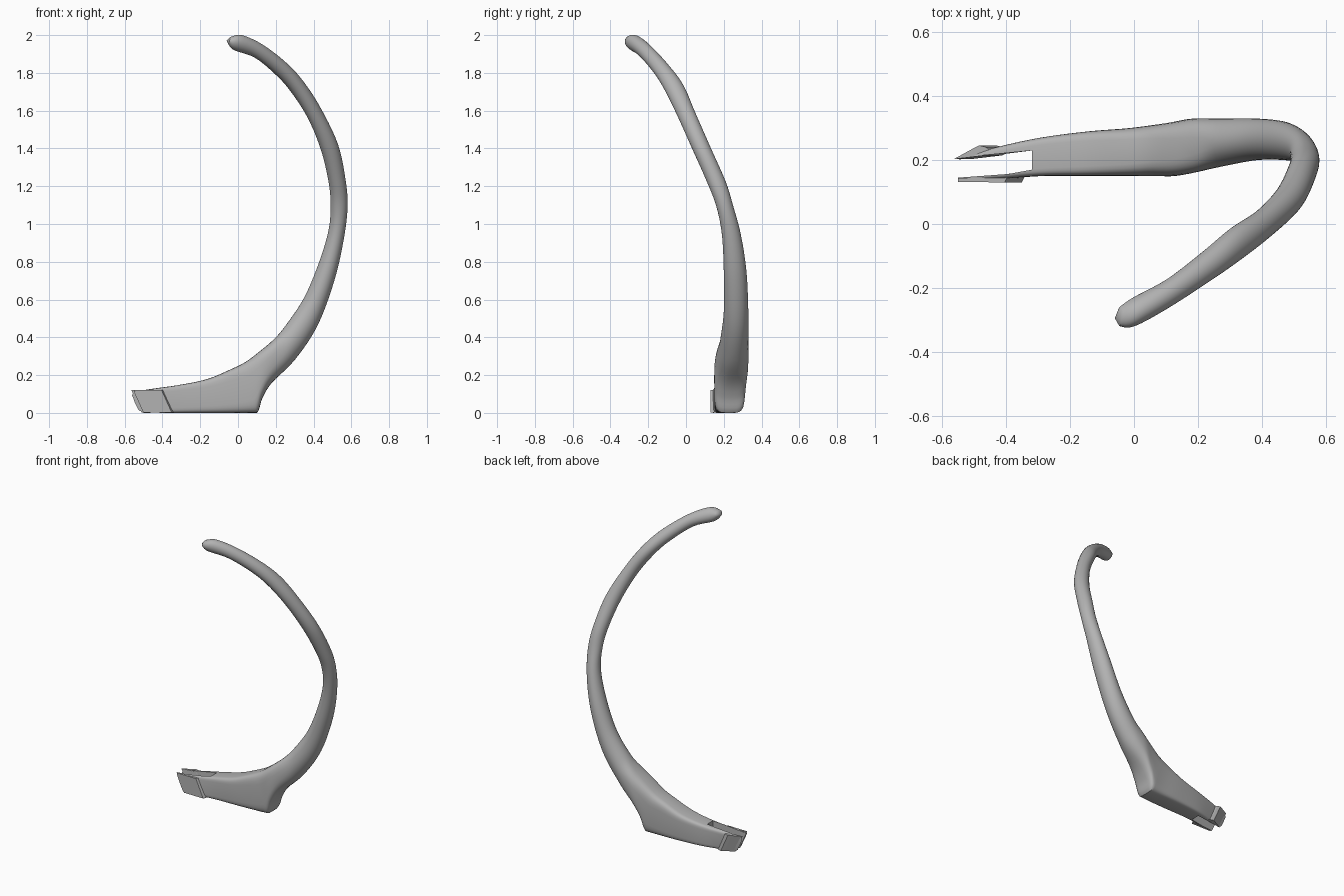
import bpy
import bmesh
from math import cos, sin, pi
from mathutils import Vector

default = bpy.data.objects.get("Cube")
if default:
    bpy.data.objects.remove(default, do_unlink=True)

grey = bpy.data.materials.new("plain grey")
grey.use_nodes = True
grey.diffuse_color = (0.45, 0.45, 0.45, 1)
grey.node_tree.nodes["Principled BSDF"].inputs["Base Color"].default_value = grey.diffuse_color


def finish(name, bm):
    """Turn a bmesh into a named, coloured object."""
    bmesh.ops.recalc_face_normals(bm, faces=bm.faces)
    mesh = bpy.data.meshes.new(name)
    bm.to_mesh(mesh)
    bm.free()
    mesh.materials.append(grey)
    obj = bpy.data.objects.new(name, mesh)
    bpy.context.collection.objects.link(obj)
    return obj


def prism(name, outline, bottom, top, lean_from):
    """Extrude a plan outline; points beyond lean_from follow the raked tip."""
    bm = bmesh.new()
    rings = []
    for z in (bottom, top):
        ring = []
        for x, y in outline:
            rake = 0.45 * (0.11 - z) if x < lean_from else 0
            ring.append(bm.verts.new((x + rake, y, z)))
        rings.append(ring)
    low, high = rings
    bm.faces.new(low)
    bm.faces.new(high)
    for i in range(len(low)):
        j = (i + 1) % len(low)
        bm.faces.new((low[i], low[j], high[j], high[i]))
    return finish(name, bm)


def blend(a, b, c, d, t):
    """Smooth interpolation between sections b and c."""
    return [q + t * (r - p) / 2
            + t * t * (2 * p - 5 * q + 4 * r - s) / 2
            + t * t * t * (3 * q - p - 3 * r + s) / 2
            for p, q, r, s in zip(a, b, c, d)]


# Cross-sections: outer x, outer z, inner x, inner z, front y, back y
sections = [
    (-.53, 0, -.58, .11, .13, .2),
    (-.4, 0, -.44, .13, .14, .24),
    (-.28, 0, -.3, .15, .15, .27),
    (-.1, 0, -.16, .18, .15, .29),
    (.03, 0, -.04, .23, .15, .3),
    (.1, 0, .04, .27, .15, .31),
    (.13, .08, .12, .33, .15, .32),
    (.18, .16, .19, .39, .16, .33),
    (.3, .28, .25, .46, .18, .33),
    (.42, .46, .35, .61, .2, .33),
    (.51, .7, .43, .8, .2, .32),
    (.56, .92, .48, .97, .19, .29),
    (.58, 1.09, .49, 1.1, .16, .25),
    (.57, 1.23, .48, 1.22, .11, .21),
    (.53, 1.42, .44, 1.39, .03, .13),
    (.44, 1.61, .37, 1.56, -.05, .05),
    (.35, 1.75, .28, 1.7, -.12, -.01),
    (.26, 1.85, .2, 1.79, -.18, -.08),
    (.13, 1.95, .09, 1.88, -.26, -.17),
    (.02, 2, -.02, 1.92, -.32, -.23),
    (-.04, 1.99, -.05, 1.95, -.32, -.26),
]

# Swept body: boxy foot blending into a round, curling arm
SIDES, STEPS = 32, 5
bm = bmesh.new()
rings = []
last = len(sections) - 1
for k in range(last * STEPS + 1):
    i, t = min(k // STEPS, last - 1), 0
    t = k / STEPS - i
    picks = [sections[max(0, min(last, i + o))] for o in (-1, 0, 1, 2)]
    ox, oz, ix, iz, front, back = blend(*picks, t)
    outer = Vector((ox, (front + back) / 2, max(oz, 0)))
    inner = Vector((ix, (front + back) / 2, iz))
    middle, across = (outer + inner) / 2, (outer - inner) / 2
    depth = Vector((0, (back - front) / 2, 0))
    power = 2 / (2 + 6 * max(0, 1 - (i + t) / 8))
    ring = []
    for s in range(SIDES):
        c, d = cos(2 * pi * s / SIDES), sin(2 * pi * s / SIDES)
        c = abs(c) ** power * (1 if c > 0 else -1)
        d = abs(d) ** power * (1 if d > 0 else -1)
        ring.append(bm.verts.new(middle + across * c + depth * d))
    rings.append(ring)
for a, b in zip(rings, rings[1:]):
    for s in range(SIDES):
        n = (s + 1) % SIDES
        bm.faces.new((a[s], a[n], b[n], b[s]))
bm.faces.new(rings[0])

# Rounded end of the arm
tip = sum((v.co for v in rings[-1]), Vector()) / SIDES
tip_vert = bm.verts.new(tip + Vector((-.015, -.005, 0)))
for s in range(SIDES):
    bm.faces.new((rings[-1][s], rings[-1][(s + 1) % SIDES], tip_vert))
body = finish("curved_arm", bm)

# Tapered slot that splits the foot into two prongs
slot = prism("slot_cutter",
             [(-.32, .17), (-.32, .23), (-.7, .18), (-.7, .1),
              (-.55, .1), (-.55, .145)], -.1, .4, -.5)
slot.hide_render = True
slot.hide_viewport = True
cut = body.modifiers.new("slot", 'BOOLEAN')
cut.operation = 'DIFFERENCE'
cut.solver = 'EXACT'
cut.object = slot

# Raised grips on the outside of each prong
front_pad = prism("front_prong_pad",
                  [(-.545, .132), (-.4, .13), (-.39, .15), (-.545, .143)],
                  .002, .122, -.3)
back_pad = prism("back_prong_pad",
                 [(-.56, .203), (-.5, .236), (-.48, .246),
                  (-.46, .241), (-.44, .226), (-.46, .215)],
                 .002, .12, -.3)

# Smooth the arm while keeping the crisp foot edges
bpy.ops.object.select_all(action='DESELECT')
body.select_set(True)
bpy.context.view_layer.objects.active = body
bpy.ops.object.modifier_apply(modifier=cut.name)
bpy.ops.object.shade_smooth_by_angle(angle=0.6)
bpy.data.objects.remove(slot, do_unlink=True)
